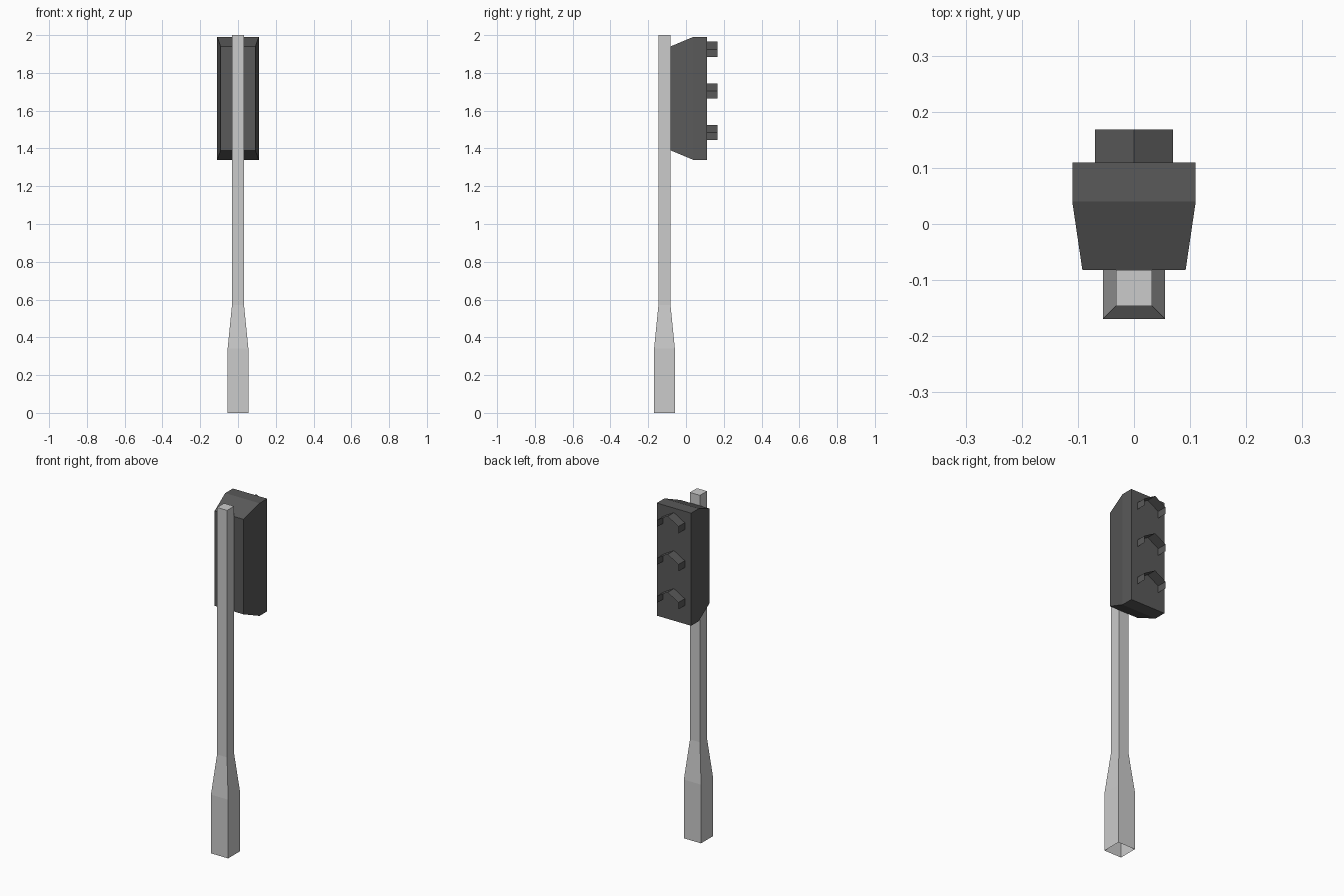
import bpy, bmesh
from math import sin, cos, pi

if "Cube" in bpy.data.objects:
    bpy.data.objects.remove(bpy.data.objects["Cube"])

dark = bpy.data.materials.new("dark_casing")
dark.diffuse_color = (0.1, 0.1, 0.1, 1)
dark.use_nodes = True
dark.node_tree.nodes["Principled BSDF"].inputs["Base Color"].default_value = dark.diffuse_color


def loft(name, rings, closed=True, cap_start=False, cap_end=False, mat=None):
    """Skin a sequence of point rings with flat quads."""
    bm = bmesh.new()
    loops = [[bm.verts.new(p) for p in ring] for ring in rings]
    n = len(rings[0])
    for a, b in zip(loops, loops[1:]):
        for i in range(n if closed else n - 1):
            j = (i + 1) % n
            bm.faces.new((a[i], a[j], b[j], b[i]))
    if cap_start:
        bm.faces.new(loops[0][::-1])
    if cap_end:
        bm.faces.new(loops[-1])
    if closed:
        bmesh.ops.recalc_face_normals(bm, faces=bm.faces)
    me = bpy.data.meshes.new(name)
    bm.to_mesh(me)
    bm.free()
    if mat:
        me.materials.append(mat)
    ob = bpy.data.objects.new(name, me)
    bpy.context.collection.objects.link(ob)
    return ob


CORNERS = ((-1, -1), (1, -1), (1, 1), (-1, 1))

# Square pole with a thicker, tapered foot, open underneath
loft("pole", [[(sx * h, -0.114 + sy * h, z) for sx, sy in CORNERS]
              for h, z in ((0.055, 0), (0.055, 0.34), (0.032, 0.57), (0.032, 2.0))],
     cap_end=True)

# Signal housing, bevelled towards the pole
loft("signal_housing", [[(sx * hx, y, 1.665 + sz * hz) for sx, sz in CORNERS]
                        for y, hx, hz in ((-0.082, 0.092, 0.275),
                                          (0.04, 0.11, 0.326),
                                          (0.11, 0.11, 0.326))],
     cap_start=True, cap_end=True, mat=dark)

# Three thin half-hexagon visors over the lamps
R = 0.08
arch = [(R * cos(a), R * sin(a)) for a in (pi / 6, pi / 2, 5 * pi / 6)]
arch = [(arch[0][0], 0)] + arch + [(arch[-1][0], 0)]
for label, z in (("top", 1.885), ("middle", 1.665), ("bottom", 1.445)):
    loft(label + "_visor", [[(x, y, z + dz) for x, dz in arch] for y in (0.11, 0.168)],
         closed=False, mat=dark)
